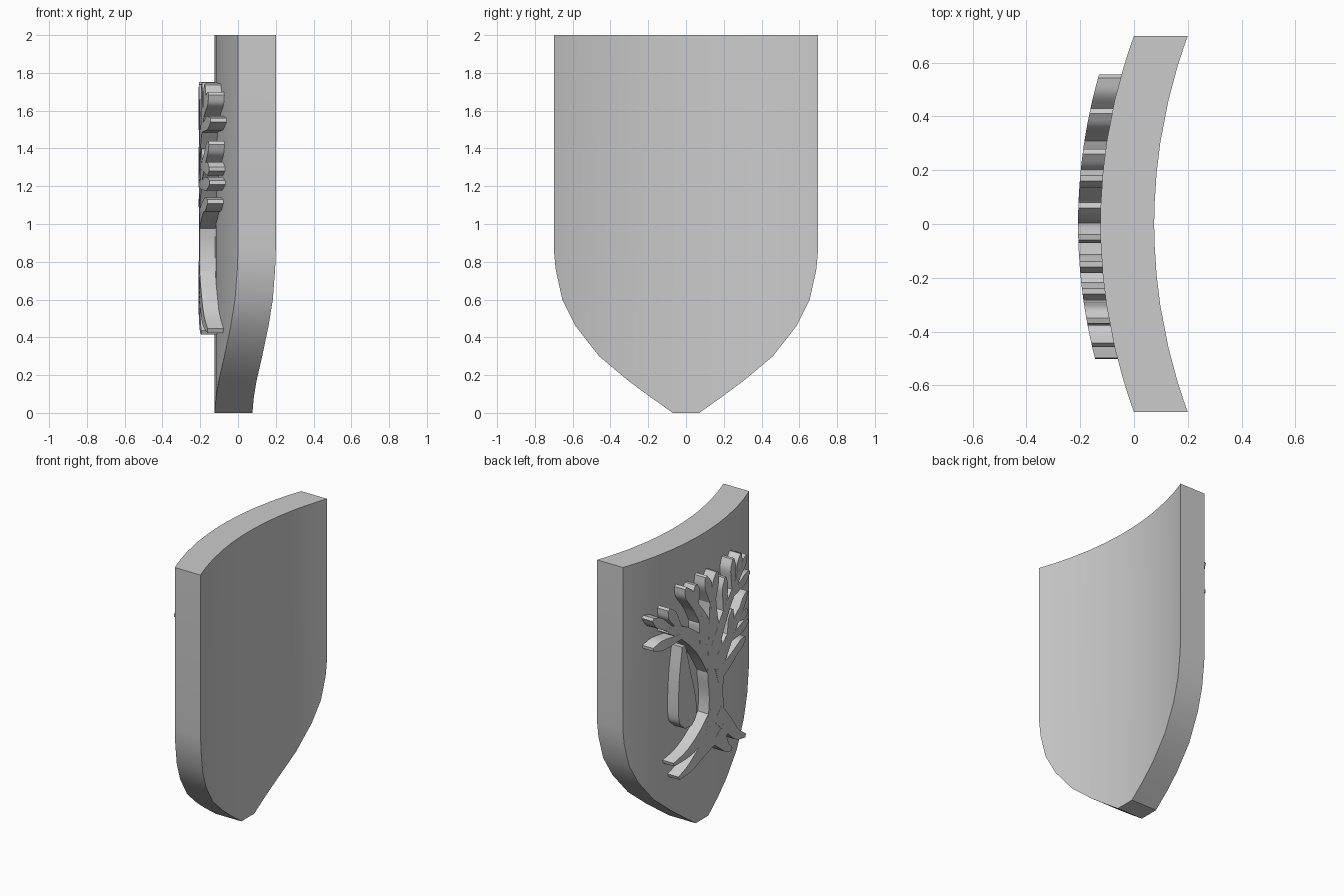
import bpy, bmesh, math
from mathutils import Vector

cube = bpy.data.objects.get("Cube")
if cube:
    bpy.data.objects.remove(cube)

RADIUS = 2.02      # bend of the plate
THICK = 0.2
RELIEF = 0.083

grey = bpy.data.materials.new("plain_grey")
grey.use_nodes = True
colour = (0.6, 0.6, 0.6, 1)
grey.diffuse_color = colour
grey.node_tree.nodes["Principled BSDF"].inputs["Base Color"].default_value = colour


def face_x(y):
    """Depth of the bulging face at a given width."""
    return RADIUS - 0.125 - math.sqrt(RADIUS ** 2 - y * y)


def finish(name, bm):
    bmesh.ops.recalc_face_normals(bm, faces=bm.faces)
    mesh = bpy.data.meshes.new(name)
    bm.to_mesh(mesh)
    bm.free()
    mesh.materials.append(grey)
    obj = bpy.data.objects.new(name, mesh)
    bpy.context.collection.objects.link(obj)
    bpy.ops.object.select_all(action='DESELECT')
    obj.select_set(True)
    bpy.context.view_layer.objects.active = obj
    bpy.ops.object.shade_smooth_by_angle(angle=math.radians(25))
    return obj


def loft(bm, rings):
    """Skin four-cornered rings and cap both ends."""
    loops = [[bm.verts.new(p) for p in ring] for ring in rings]
    for a, b in zip(loops, loops[1:]):
        for i in range(4):
            j = (i + 1) % 4
            bm.faces.new((a[i], a[j], b[j], b[i]))
    bm.faces.new(loops[0])
    bm.faces.new(loops[-1])


# Shield plate: half outline of the lower edge, mirrored
edge = [(0, 0), (0.07, 0), (0.19, 0.085), (0.305, 0.17), (0.46, 0.3),
        (0.585, 0.46), (0.655, 0.6), (0.69, 0.76), (0.7, 0.87)]
outline = [(-y, z) for y, z in reversed(edge[1:])] + edge
bm = bmesh.new()
loft(bm, [[(face_x(y), y, z), (face_x(y), y, 2),
           (face_x(y) + THICK, y, 2), (face_x(y) + THICK, y, z)] for y, z in outline])
finish("shield_plate", bm)


def spline(points, steps=4):
    """Catmull-Rom samples through (y, z, half width) points."""
    p = [Vector(q) for q in points]
    p = [2 * p[0] - p[1]] + p + [2 * p[-1] - p[-2]]
    out = []
    for a, b, c, d in zip(p, p[1:], p[2:], p[3:]):
        for k in range(steps):
            t = k / steps
            out.append(0.5 * (2 * b + (c - a) * t + (2 * a - 5 * b + 4 * c - d) * t ** 2
                              + (3 * b - a - 3 * c + d) * t ** 3))
    return out + [p[-2]]


def stroke(bm, points):
    """Tapered raised band that follows the bent face."""
    path = spline(points)
    rings = []
    for i, p in enumerate(path):
        d = (path[min(i + 1, len(path) - 1)] - path[max(i - 1, 0)]).xy.normalized()
        side = Vector((-d.y, d.x)) * max(p.z, 0.006)
        l, r = p.xy + side, p.xy - side
        rings.append([(face_x(l.x) - RELIEF, *l), (face_x(r.x) - RELIEF, *r),
                      (face_x(r.x) + 0.02, *r), (face_x(l.x) + 0.02, *l)])
    loft(bm, rings)


def leaf(bm, y0, z0, y1, z1, w=0.035):
    """Leaf with a narrow stalk, a wide middle and a blunt tip."""
    at = lambda t, k: (y0 + (y1 - y0) * t, z0 + (z1 - z0) * t, w * k)
    stroke(bm, [at(0, 0.5), at(0.35, 0.75), at(0.72, 1), at(1, 0.3)])


# Tree trunk
bm = bmesh.new()
stroke(bm, [(-0.04, 0.55, 0.14), (-0.04, 0.7, 0.1), (-0.04, 0.88, 0.078),
            (-0.04, 1.05, 0.095), (-0.03, 1.2, 0.08), (-0.01, 1.4, 0.05), (0.0, 1.6, 0.03)])
finish("tree_trunk", bm)

# Roots
bm = bmesh.new()
for root in ([(-0.02, 0.76, 0.06), (0.1, 0.66, 0.05), (0.24, 0.58, 0.03), (0.38, 0.54, 0.012)],
             [(-0.02, 0.62, 0.08), (0.12, 0.54, 0.05), (0.23, 0.47, 0.032), (0.335, 0.43, 0.012)],
             [(-0.06, 0.74, 0.06), (-0.18, 0.62, 0.05), (-0.3, 0.5, 0.035), (-0.43, 0.435, 0.012)],
             [(-0.06, 0.6, 0.08), (-0.12, 0.52, 0.05), (-0.17, 0.46, 0.03), (-0.23, 0.425, 0.012)]):
    stroke(bm, root)
finish("tree_roots", bm)

# Branches
bm = bmesh.new()
for branch in ([(-0.02, 1.08, 0.07), (0.12, 1.28, 0.055), (0.27, 1.42, 0.045), (0.42, 1.5, 0.025)],
               [(0.02, 1.28, 0.05), (0.1, 1.46, 0.04), (0.19, 1.6, 0.025)],
               [(-0.04, 1.05, 0.07), (-0.18, 1.2, 0.05), (-0.3, 1.31, 0.04), (-0.42, 1.38, 0.02)],
               [(-0.03, 1.22, 0.05), (-0.14, 1.4, 0.04), (-0.27, 1.54, 0.03), (-0.35, 1.62, 0.02)],
               [(-0.05, 1.0, 0.05), (-0.2, 1.05, 0.04), (-0.32, 1.1, 0.03)]):
    stroke(bm, branch)
finish("tree_branches", bm)

# Leaves
bm = bmesh.new()
for y0, z0, y1, z1 in ((0.28, 1.42, 0.55, 1.4), (0.38, 1.48, 0.55, 1.61),
                       (0.32, 1.47, 0.42, 1.64), (0.17, 1.55, 0.27, 1.74),
                       (0.17, 1.55, 0.17, 1.73), (0.0, 1.52, 0.07, 1.75),
                       (0.0, 1.5, -0.05, 1.74), (-0.14, 1.42, -0.15, 1.66),
                       (-0.25, 1.52, -0.25, 1.75), (-0.3, 1.56, -0.36, 1.74),
                       (-0.32, 1.58, -0.45, 1.69), (-0.24, 1.5, -0.5, 1.55),
                       (-0.3, 1.31, -0.46, 1.43), (-0.3, 1.3, -0.47, 1.29),
                       (-0.18, 1.2, -0.48, 1.22), (-0.2, 1.07, -0.43, 1.12),
                       (-0.18, 1.22, -0.24, 1.4), (0.12, 1.3, 0.1, 1.5)):
    leaf(bm, y0, z0, y1, z1)
finish("tree_leaves", bm)

# Hanging drop beside the trunk
bm = bmesh.new()
stroke(bm, [(0.29, 1.34, 0.015), (0.28, 1.15, 0.05), (0.26, 0.95, 0.08),
            (0.25, 0.82, 0.08), (0.25, 0.76, 0.03)])
finish("hanging_drop", bm)
